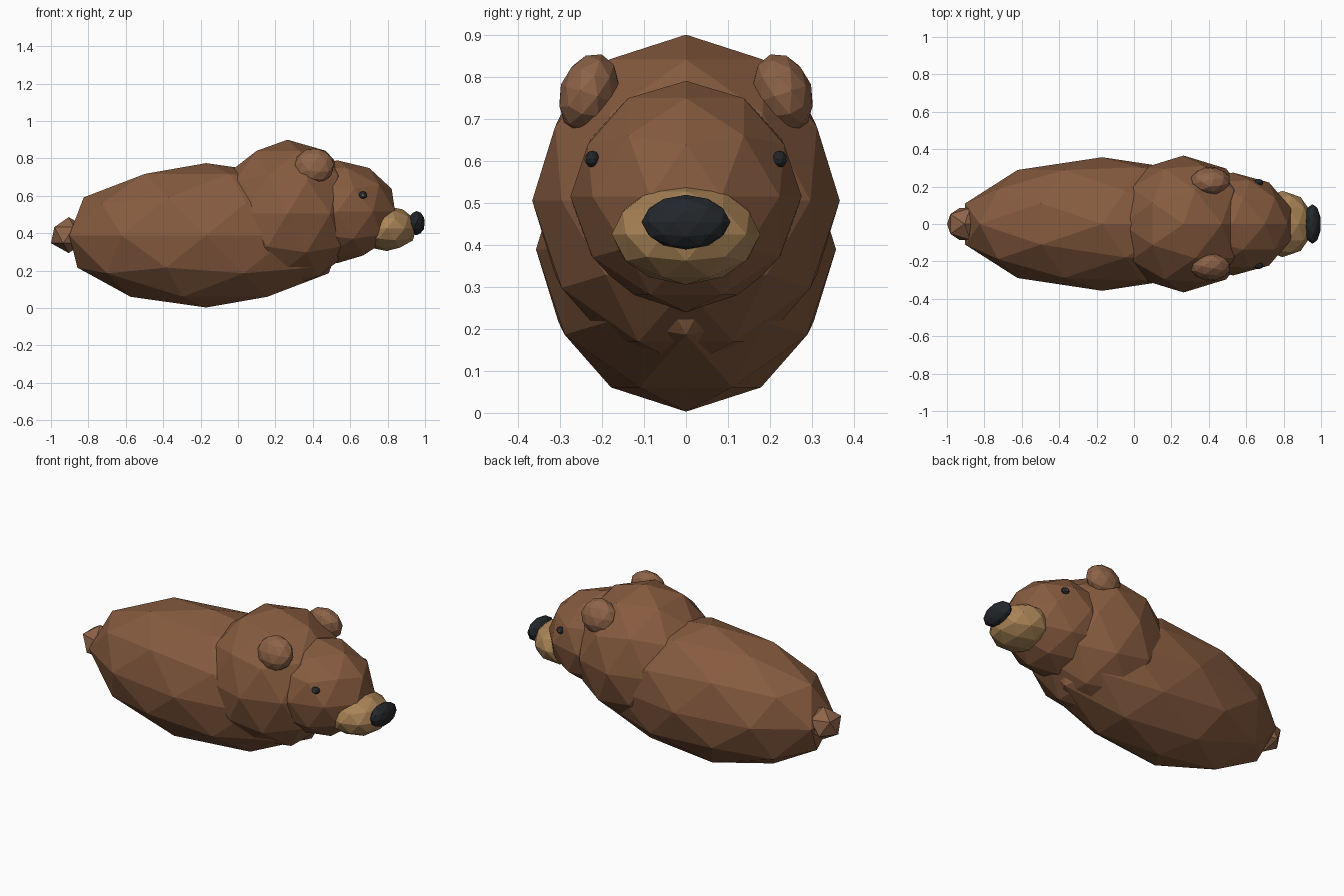
import bpy
from math import radians

if "Cube" in bpy.data.objects:
    bpy.data.objects.remove(bpy.data.objects["Cube"])


def material(name, rgb):
    m = bpy.data.materials.new(name)
    m.diffuse_color = (*rgb, 1)
    m.use_nodes = True
    m.node_tree.nodes["Principled BSDF"].inputs["Base Color"].default_value = m.diffuse_color
    return m


FUR = material("fur", (0.24, 0.105, 0.05))
LIGHT_FUR = material("light_fur", (0.27, 0.125, 0.065))
TAN = material("tan", (0.40, 0.23, 0.095))
DARK = material("dark", (0.017, 0.02, 0.024))
AMBER = material("amber", (0.45, 0.28, 0.05))


def blob(name, centre, radii, mat, level=2, tilt=0):
    """Flat-shaded stretched icosphere, tilted about x."""
    bpy.ops.mesh.primitive_ico_sphere_add(
        subdivisions=level, radius=1, location=centre, rotation=(radians(tilt), 0, 0))
    ob = bpy.context.object
    ob.name = name
    ob.scale = radii
    ob.data.materials.append(mat)
    return ob


# trunk, shoulder hump and head
blob("body", (-0.17, 0, 0.389), (0.77, 0.357, 0.386), FUR)
blob("shoulders", (0.265, 0, 0.505), (0.388, 0.366, 0.395), FUR)
blob("head", (0.53, 0, 0.515), (0.326, 0.275, 0.275), FUR)

# snout
blob("muzzle", (0.795, 0, 0.425), (0.165, 0.177, 0.12), TAN)
blob("nose", (0.954, 0, 0.454), (0.046, 0.106, 0.065), DARK)

# tail, coarser than the rest
blob("tail", (-0.905, 0, 0.39), (0.106, 0.1, 0.096), LIGHT_FUR, level=1)

# paired ears and eyes
for side, s in (("right", -1), ("left", 1)):
    blob(f"{side}_ear", (0.408, s * 0.231, 0.76), (0.108, 0.07, 0.098), LIGHT_FUR, tilt=s * 18)
    blob(f"{side}_eye", (0.667, s * 0.223, 0.604), (0.025, 0.018, 0.02), DARK)
    blob(f"{side}_eye_glint", (0.667, s * 0.235, 0.604), (0.01, 0.008, 0.009), AMBER, level=1)
